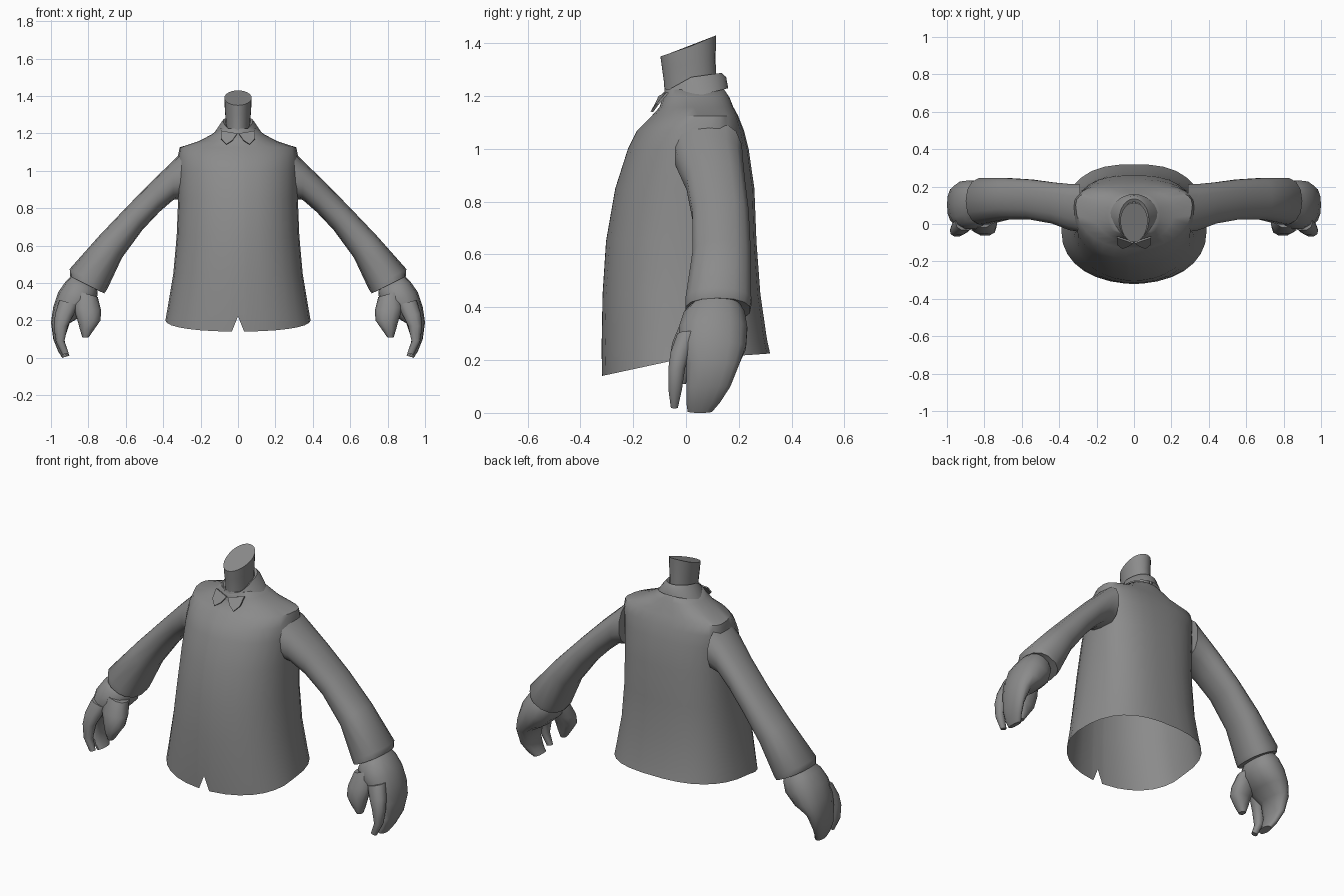
import bpy, bmesh, math

grey = bpy.data.materials.new("plain_grey")
grey.diffuse_color = (0.26, 0.26, 0.26, 1)


def finish(name, bm, mirror=False, angle=50):
    bmesh.ops.recalc_face_normals(bm, faces=bm.faces)
    mesh = bpy.data.meshes.new(name)
    bm.to_mesh(mesh)
    bm.free()
    mesh.materials.append(grey)
    ob = bpy.data.objects.new(name, mesh)
    bpy.context.collection.objects.link(ob)
    bpy.ops.object.select_all(action='DESELECT')
    ob.select_set(True)
    bpy.context.view_layer.objects.active = ob
    bpy.ops.object.shade_smooth_by_angle(angle=math.radians(angle))
    if mirror:
        m = ob.modifiers.new("mirror", 'MIRROR')
        m.use_mirror_merge = False
    return ob


def loft(rings, cap_start=True, cap_end=True):
    bm = bmesh.new()
    rows = [[bm.verts.new(p) for p in r] for r in rings]
    n = len(rows[0])
    for a, b in zip(rows, rows[1:]):
        for i in range(n):
            j = (i + 1) % n
            bm.faces.new((a[i], a[j], b[j], b[i]))
    if cap_start:
        bm.faces.new(rows[0][::-1])
    if cap_end:
        bm.faces.new(rows[-1])
    return bm


def spow(v, e):
    return math.copysign(abs(v) ** e, v)


def body_ring(z, hw, yf, yb, yc, tilt_f=0.0, tilt_b=0.0, ef=2.0, eb=2.0, angles=None):
    """Level ring with separate front and back depth; tilts shift z at the ends."""
    pts = []
    for t in angles or [math.radians(15 * k) for k in range(24)]:
        c, s = math.cos(t), math.sin(t)
        e = 2 / (eb if s > 0 else ef)
        x, v = hw * spow(c, e), spow(s, e)
        y = yc + v * ((yb - yc) if s > 0 else (yc - yf))
        pts.append((x, y, z + abs(v) * (tilt_b if s > 0 else tilt_f)))
    return pts


def limb(name, sections, segs=14, power=2.3):
    """Tube through sections: outer (x, z), inner (x, z), front y, back y."""
    rings = []
    for ox, oz, ix, iz, y0, y1 in sections:
        ring = []
        for k in range(segs):
            t = 2 * math.pi * k / segs
            c, s = spow(math.cos(t), 2 / power), spow(math.sin(t), 2 / power)
            ring.append(((ox + ix) / 2 + (ox - ix) / 2 * c,
                         (y0 + y1) / 2 + (y1 - y0) / 2 * s,
                         (oz + iz) / 2 + (oz - iz) / 2 * c))
        rings.append(ring)
    return finish(name, loft(rings), mirror=True)


# Shirt body: open hem, extra columns beside the front notch
angles = sorted([math.radians(12 * k) for k in range(30)] +
                [math.radians(270 + d) for d in (-4, 4)] + [math.radians(270)])
shirt_rows = [
    (0.200, 0.388, -0.318, 0.320, -0.04, -0.060, 0.025),
    (0.270, 0.376, -0.320, 0.308, -0.03, -0.035, 0.010),
    (0.450, 0.346, -0.316, 0.283, -0.02, 0, 0),
    (0.650, 0.328, -0.303, 0.268, 0.00, 0, 0),
    (0.850, 0.320, -0.268, 0.260, 0.03, 0, 0),
    (1.000, 0.322, -0.220, 0.238, 0.06, 0, 0),
    (1.070, 0.323, -0.185, 0.220, 0.09, 0, 0),
    (1.125, 0.312, -0.130, 0.198, 0.10, 0, 0),
    (1.158, 0.210, -0.100, 0.180, 0.07, 0, 0),
    (1.195, 0.140, -0.088, 0.165, 0.05, 0, 0),
    (1.225, 0.100, -0.080, 0.145, 0.03, 0, 0),
]
rings = [body_ring(*r, ef=2.15, eb=2.6, angles=angles) for r in shirt_rows]
front = min(range(len(angles)), key=lambda i: abs(angles[i] - math.radians(270)))
x, y, z = rings[0][front]
rings[0][front] = (0, y, 0.222)
finish("shirt_body", loft(rings, cap_start=False))

# Neck with a sloping top
finish("neck", loft([
    body_ring(1.17, 0.066, -0.080, 0.115, 0.02),
    body_ring(1.25, 0.064, -0.083, 0.115, 0.02),
    body_ring(1.32, 0.070, -0.090, 0.112, 0.02, -0.02, 0.02),
    body_ring(1.39, 0.073, -0.097, 0.114, 0.02, -0.04, 0.04),
]))

# Collar band folded outward round the neck
finish("collar", loft([
    body_ring(1.200, 0.128, -0.098, 0.160, 0.04, -0.025, 0.030),
    body_ring(1.250, 0.095, -0.092, 0.152, 0.03, -0.045, 0.022),
    body_ring(1.272, 0.080, -0.088, 0.135, 0.02, -0.060, 0.016),
    body_ring(1.262, 0.066, -0.078, 0.118, 0.02, -0.060, 0.016),
], False, False))

# Collar points at the throat
bm = bmesh.new()
outline = [(0.004, -0.104, 1.200), (0.030, -0.122, 1.163), (0.062, -0.134, 1.142),
           (0.090, -0.112, 1.172), (0.092, -0.074, 1.215)]
outer = [bm.verts.new(p) for p in outline]
inner = [bm.verts.new((a, b + 0.009, c - 0.003)) for a, b, c in outline]
bm.faces.new(outer)
bm.faces.new(inner[::-1])
for i in range(5):
    j = (i + 1) % 5
    bm.faces.new((outer[j], outer[i], inner[i], inner[j]))
finish("collar_point", bm, mirror=True, angle=30)

# Sleeves, widening to the cuff and turning in at the wrist
limb("sleeve", [
    (0.290, 1.110, 0.290, 0.850, -0.045, 0.215),
    (0.350, 1.050, 0.345, 0.845, -0.035, 0.217),
    (0.450, 0.955, 0.420, 0.780, 0.000, 0.225),
    (0.590, 0.812, 0.510, 0.685, 0.022, 0.240),
    (0.740, 0.655, 0.620, 0.535, 0.022, 0.248),
    (0.900, 0.475, 0.700, 0.365, -0.005, 0.250),
    (0.897, 0.435, 0.715, 0.345, -0.005, 0.245),
    (0.870, 0.430, 0.750, 0.360, 0.030, 0.200),
])

# Hand: palm running into the joined outer fingers
limb("hand", [
    (0.880, 0.450, 0.755, 0.380, 0.030, 0.200),
    (0.920, 0.410, 0.750, 0.340, -0.010, 0.225),
    (0.962, 0.350, 0.765, 0.285, -0.030, 0.235),
    (0.988, 0.270, 0.830, 0.225, -0.025, 0.230),
    (1.000, 0.190, 0.900, 0.185, 0.000, 0.205),
    (0.988, 0.100, 0.928, 0.100, 0.000, 0.170),
    (0.962, 0.035, 0.918, 0.045, 0.000, 0.130),
    (0.940, 0.000, 0.900, 0.012, 0.005, 0.100),
])

# Separate front finger
limb("front_finger", [
    (0.955, 0.310, 0.850, 0.280, -0.035, 0.060),
    (0.978, 0.235, 0.885, 0.220, -0.060, 0.020),
    (0.985, 0.170, 0.910, 0.170, -0.068, -0.002),
    (0.975, 0.090, 0.928, 0.090, -0.068, -0.014),
    (0.940, 0.017, 0.905, 0.025, -0.058, -0.030),
], segs=10)

# Thumb
limb("thumb", [
    (0.870, 0.360, 0.750, 0.325, -0.020, 0.090),
    (0.880, 0.270, 0.732, 0.255, -0.055, 0.060),
    (0.858, 0.200, 0.735, 0.200, -0.064, 0.030),
    (0.845, 0.150, 0.770, 0.150, -0.060, 0.015),
    (0.832, 0.110, 0.798, 0.110, -0.045, 0.000),
], segs=10)
